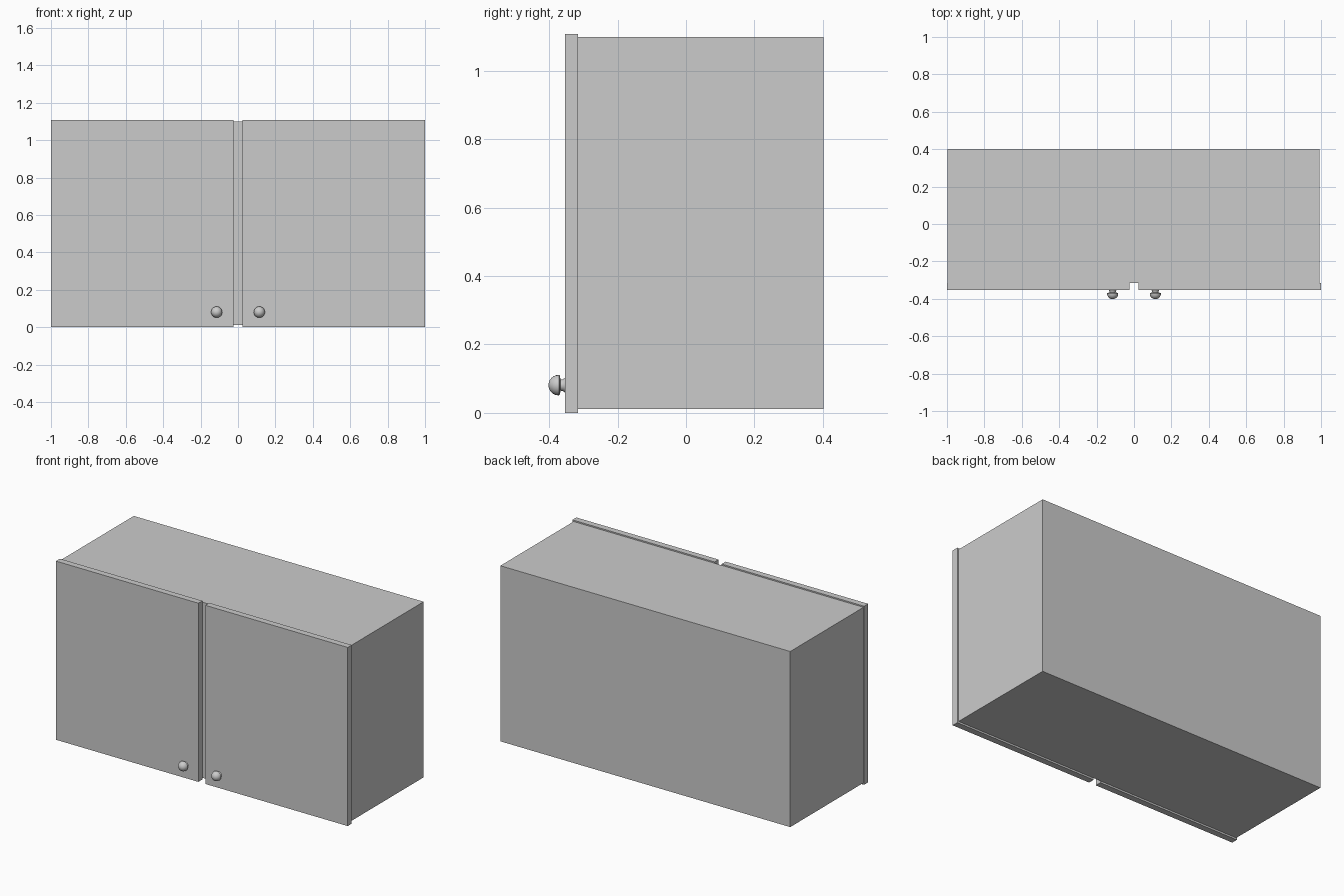
import bpy, bmesh, math
from mathutils import Matrix

if "Cube" in bpy.data.objects:
    bpy.data.objects.remove(bpy.data.objects["Cube"])


def box(name, x0, x1, y0, y1, z0, z1):
    bm = bmesh.new()
    bmesh.ops.create_cube(bm, size=1)
    for v in bm.verts:
        v.co = ((x0 + x1) / 2 + v.co.x * (x1 - x0),
                (y0 + y1) / 2 + v.co.y * (y1 - y0),
                (z0 + z1) / 2 + v.co.z * (z1 - z0))
    return finish(name, bm)


def finish(name, bm):
    mesh = bpy.data.meshes.new(name)
    bm.to_mesh(mesh)
    bm.free()
    obj = bpy.data.objects.new(name, mesh)
    bpy.context.collection.objects.link(obj)
    return obj


def knob(name, x, z, y_door):
    # profile as (radius, distance out from the door): flared stem, rim, dome
    profile = [(0.0, 0.0), (0.021, 0.0), (0.017, 0.006), (0.016, 0.013),
               (0.027, 0.014), (0.030, 0.017)]
    for i in range(1, 7):
        a = math.radians(15 * i)
        profile.append((0.030 * math.cos(a) if i < 6 else 0.0,
                        0.018 + 0.030 * math.sin(a)))
    bm = bmesh.new()
    verts = [bm.verts.new((r, -d, 0)) for r, d in profile]
    edges = [bm.edges.new(p) for p in zip(verts, verts[1:])]
    bmesh.ops.spin(bm, geom=verts + edges, cent=(0, 0, 0), axis=(0, 1, 0),
                   angle=math.tau, steps=20)
    bmesh.ops.remove_doubles(bm, verts=bm.verts, dist=0.0002)
    bmesh.ops.recalc_face_normals(bm, faces=bm.faces)
    bmesh.ops.transform(bm, verts=bm.verts,
                        matrix=Matrix.Translation((x, y_door, z)))
    obj = finish(name, bm)
    bpy.ops.object.select_all(action='DESELECT')
    obj.select_set(True)
    bpy.context.view_layer.objects.active = obj
    bpy.ops.object.shade_smooth_by_angle(angle=math.radians(35))


DOOR_FRONT, DOOR_BACK = -0.354, -0.315

# cabinet body
box("cabinet_body", -0.996, 0.991, DOOR_BACK, 0.402, 0.011, 1.099)

# paired doors and knobs
for side, s in (("left", -1), ("right", 1)):
    x0, x1 = sorted((s * 0.024, s * 1.0))
    box(side + "_door", x0, x1, DOOR_FRONT, DOOR_BACK, 0.0, 1.107)
    knob(side + "_knob", s * 0.114, 0.081, DOOR_FRONT)
